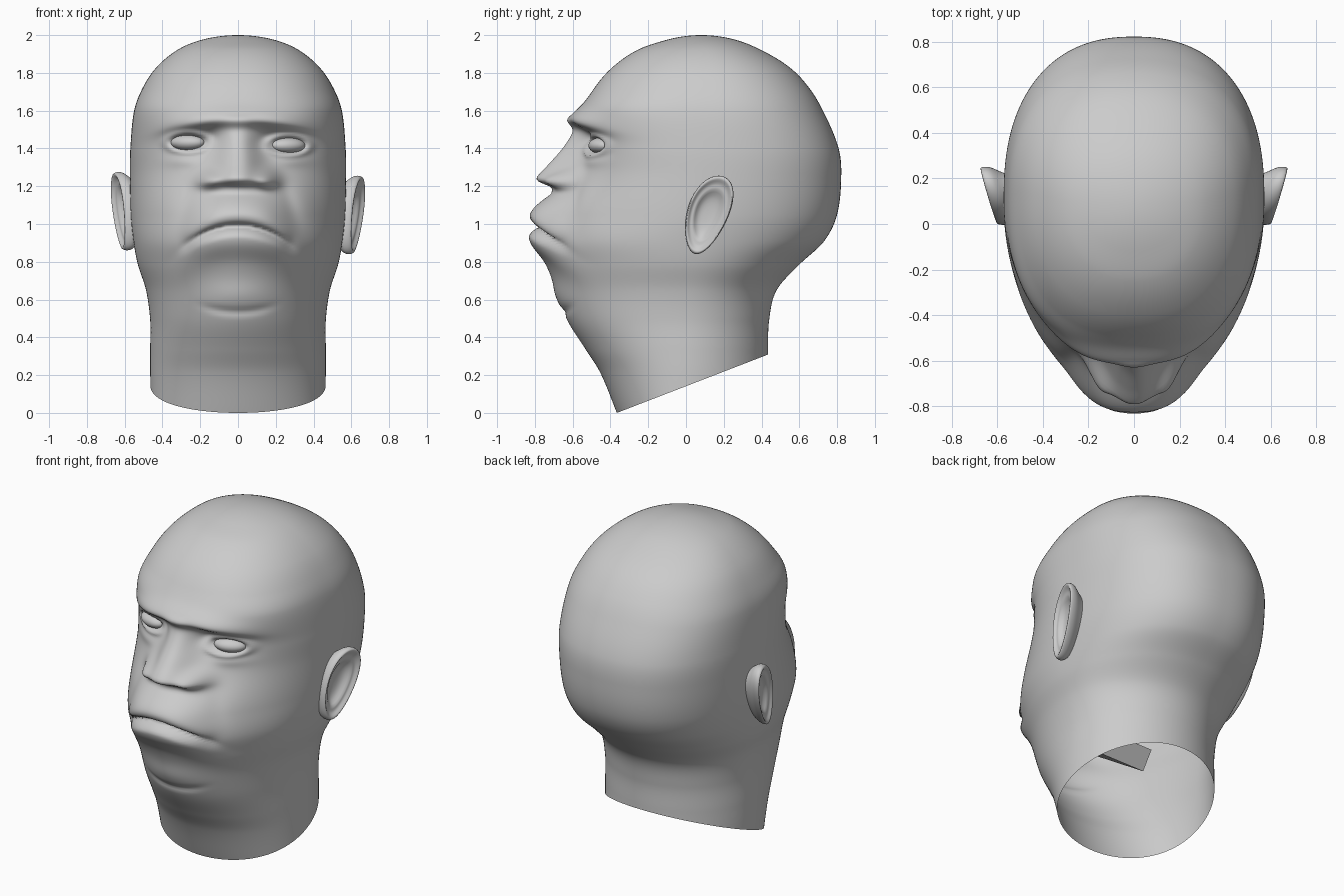
import bpy
import bmesh
from math import sin, cos, pi, exp, sqrt, copysign

if "Cube" in bpy.data.objects:
    bpy.data.objects.remove(bpy.data.objects["Cube"])

clay = bpy.data.materials.new("clay grey")
clay.use_nodes = True
GREY = (0.6, 0.6, 0.6, 1)
clay.diffuse_color = GREY
clay.node_tree.nodes["Principled BSDF"].inputs["Base Color"].default_value = GREY

# Head sections: height, front y, back y, half width, front and back squareness, y of widest point
SECTIONS = [
    (2, .08, .08, 0, 2.1, 2.1, .08),
    (1.97, -.12, .28, .21, 2.1, 2.1, .09),
    (1.925, -.25, .39, .315, 2.2, 2.15, .1),
    (1.82, -.4, .56, .44, 2.3, 2.2, .12),
    (1.71, -.492, .66, .51, 2.4, 2.25, .13),
    (1.6, -.55, .725, .55, 2.5, 2.3, .13),
    (1.4, -.545, .808, .57, 2.3, 2.35, .12),
    (1.26, -.59, .822, .572, 2.1, 2.35, .1),
    (1.05, -.72, .8, .568, 1.9, 2.35, .04),
    (.907, -.765, .73, .553, 1.9, 2.3, 0),
    (.785, -.735, .6, .53, 1.9, 2.15, 0),
    (.65, -.685, .48, .487, 1.95, 2, 0),
    (.49, -.628, .44, .465, 2, 2, 0),
    (.334, -.53, .435, .465, 2, 2, 0),
    (.217, -.456, .435, .465, 2, 2, 0),
    (0, -.366, .435, .46, 2, 2, 0),
]
# Rounded crown: interpolate along the root of the distance from the top
HEAD = [(sqrt(2 - s[0]),) + s[1:] for s in SECTIONS]
# Nose ridge: height, projection, half width
NOSE = [(1.16, 0, .12), (1.195, .05, .13), (1.225, .15, .13), (1.25, .18, .13),
        (1.316, .16, .12), (1.4, .11, .1), (1.5, .045, .08), (1.58, 0, .07)]


def curve(table, key):
    """Smoothly interpolate every column of a table sorted by its first column."""
    key = min(max(key, table[0][0]), table[-1][0])
    i = 0
    while i < len(table) - 2 and key > table[i + 1][0]:
        i += 1
    a, b = table[i], table[i + 1]
    before, after = table[max(i - 1, 0)], table[min(i + 2, len(table) - 1)]
    h = b[0] - a[0]
    t = (key - a[0]) / h
    result = []
    for k in range(1, len(a)):
        ma = (b[k] - before[k]) / (b[0] - before[0]) * h
        mb = (after[k] - a[k]) / (after[0] - a[0]) * h
        d = b[k] - a[k]
        result.append(a[k] + t * (ma + t * (3 * d - 2 * ma - mb + t * (ma + mb - 2 * d))))
    return result


def bell(d, width):
    return exp(-(d / width) ** 2)


def skew_bell(d, below, above):
    return bell(d, above if d > 0 else below)


def section_point(z, angle):
    front, back, width, front_n, back_n, mid = curve(HEAD, sqrt(max(0, 2 - z)))
    c, s = cos(angle), sin(angle)
    n, reach = (front_n, mid - front) if s < 0 else (back_n, back - mid)
    return (width * copysign(abs(c) ** (2 / n), c),
            mid + reach * copysign(abs(s) ** (2 / n), s))


def face_relief(x, z):
    """Forward bulge of the facial features."""
    side = 1 if x > 0 else -1
    ax = abs(x)
    out = 0
    # brow ridge and eye sockets
    out += .062 * skew_bell(z - 1.555 + .3 * x * x, .04, .06) * exp(-(x / .38) ** 4)
    out -= .03 * bell(ax - .24, .12) * bell(z - 1.44, .055)
    out -= .02 * bell(ax - .15, .05) * bell(z - 1.45, .05)
    # eyelids around the eye opening
    r = sqrt(((ax - .265) / .095) ** 2 + ((z - 1.423 + .008 * side) / .043) ** 2)
    out += .018 * bell(r - 1.2, .3) - .025 * bell(r, .75)
    out += .01 * bell(ax - .28, .1) * bell(z - 1.33, .03)
    # nose ridge and wings
    height, width = curve(NOSE, z)
    out += height * exp(-(ax / width) ** 2.4)
    out += .09 * bell(ax - .155, .065) * skew_bell(z - 1.225, .04, .06)
    # folds from nose to mouth corners, and cheeks
    fold = .24 + (1.22 - z) * .3
    out -= .009 * bell(ax - fold, .04) * bell(z - 1.1, .13)
    out += .01 * bell(ax - fold - .08, .07) * bell(z - 1.08, .15)
    # lips, arched mouth line, corners
    mouth = .99 - 1.25 * x * x
    spread = exp(-(x / .27) ** 4)
    out += .108 * skew_bell(z - mouth - .07, .085, .13) * spread
    out += .06 * skew_bell(z - mouth + .062, .1, .04) * spread
    out -= .04 * bell(z - mouth, .014) * exp(-(x / .26) ** 6)
    out -= .012 * bell(ax - .28, .04) * bell(z - .9, .05)
    # chin and the crease beneath it
    out += .016 * bell(x, .22) * bell(z - .62, .07)
    out -= .012 * exp(-(x / .18) ** 4) * bell(z - .535 - .8 * x * x, .02)
    return out


def add_mesh(name, bm):
    mesh = bpy.data.meshes.new(name)
    bmesh.ops.recalc_face_normals(bm, faces=bm.faces)
    bm.to_mesh(mesh)
    bm.free()
    mesh.shade_smooth()
    mesh.materials.append(clay)
    obj = bpy.data.objects.new(name, mesh)
    bpy.context.collection.objects.link(obj)
    return obj


def loft(bm, rings):
    for low, high in zip(rings, rings[1:]):
        for i in range(len(low)):
            j = (i + 1) % len(low)
            bm.faces.new((low[i], low[j], high[j], high[i]))


def fan(bm, ring, tip):
    for i in range(len(ring)):
        bm.faces.new((ring[i], ring[(i + 1) % len(ring)], tip))


# Head: open shell from the slanted neck cut to the crown
COLUMNS, ROWS = 256, 210
angles = [2 * pi * (i + .5) / COLUMNS for i in range(COLUMNS)]
cut = []
for angle in angles:
    z = .15
    for _ in range(12):
        z = .386 * (section_point(z, angle)[1] + .366)
    cut.append(max(z, 0))
bm = bmesh.new()
rings = []
for row in range(ROWS):
    rise = sin(row / ROWS * pi / 2)
    ring = []
    for angle, low in zip(angles, cut):
        z = low + (2 - low) * rise
        x, y = section_point(z, angle)
        if sin(angle) < 0:
            y -= face_relief(x, z)
        ring.append(bm.verts.new((x, y, z)))
    rings.append(ring)
loft(bm, rings)
fan(bm, rings[-1], bm.verts.new((0, .08, 2)))
add_mesh("head", bm)

# Ears: bowl, inner ridge, rolled rim and tapering back (ring scale, outward offset)
EAR_RINGS = [(.3, -.028), (.52, -.018), (.66, .01), (.76, .004), (.86, .016), (.94, .03),
             (1, .02), (1.01, -.012), (.94, -.034), (.78, -.07), (.72, -.12)]


def ear_point(side, lift, scale, offset, angle):
    v = .208 * sin(angle) * scale
    u = (.113 + .022 * sin(angle)) * cos(angle) * scale
    x = .557 + .28 * (u + .1) + .11 * (v + .21) + offset
    return (side * x, .115 + u + .28 * v, 1.048 + lift + v)


for name, side, lift in (("left_ear", 1, 0), ("right_ear", -1, .02)):
    bm = bmesh.new()
    rings = [[bm.verts.new(ear_point(side, lift, scale, offset, 2 * pi * i / 40))
              for i in range(40)] for scale, offset in EAR_RINGS]
    loft(bm, rings)
    fan(bm, rings[0], bm.verts.new(ear_point(side, lift, 0, -.03, 0)))
    ear = add_mesh(name, bm)
    ear.modifiers.new("smooth", "SUBSURF").levels = 1

# Eyes: flattened balls turned to follow the face
for name, side in (("left_eye", 1), ("right_eye", -1)):
    bm = bmesh.new()
    bmesh.ops.create_uvsphere(bm, u_segments=32, v_segments=20, radius=1)
    eye = add_mesh(name, bm)
    eye.scale = (.095, .06, .043)
    eye.rotation_euler = (0, 0, side * .4)
    eye.location = (side * .265, -.45, 1.423 - .008 * side)

# Mouth pocket sloping down to the throat inside the shell
bm = bmesh.new()
bmesh.ops.create_cube(bm, size=1)
pocket = add_mesh("mouth_pocket", bm)
pocket.data.shade_flat()
pocket.scale = (.36, .66, .13)
pocket.rotation_euler = (-.6, 0, 0)
pocket.location = (0, -.37, .72)
